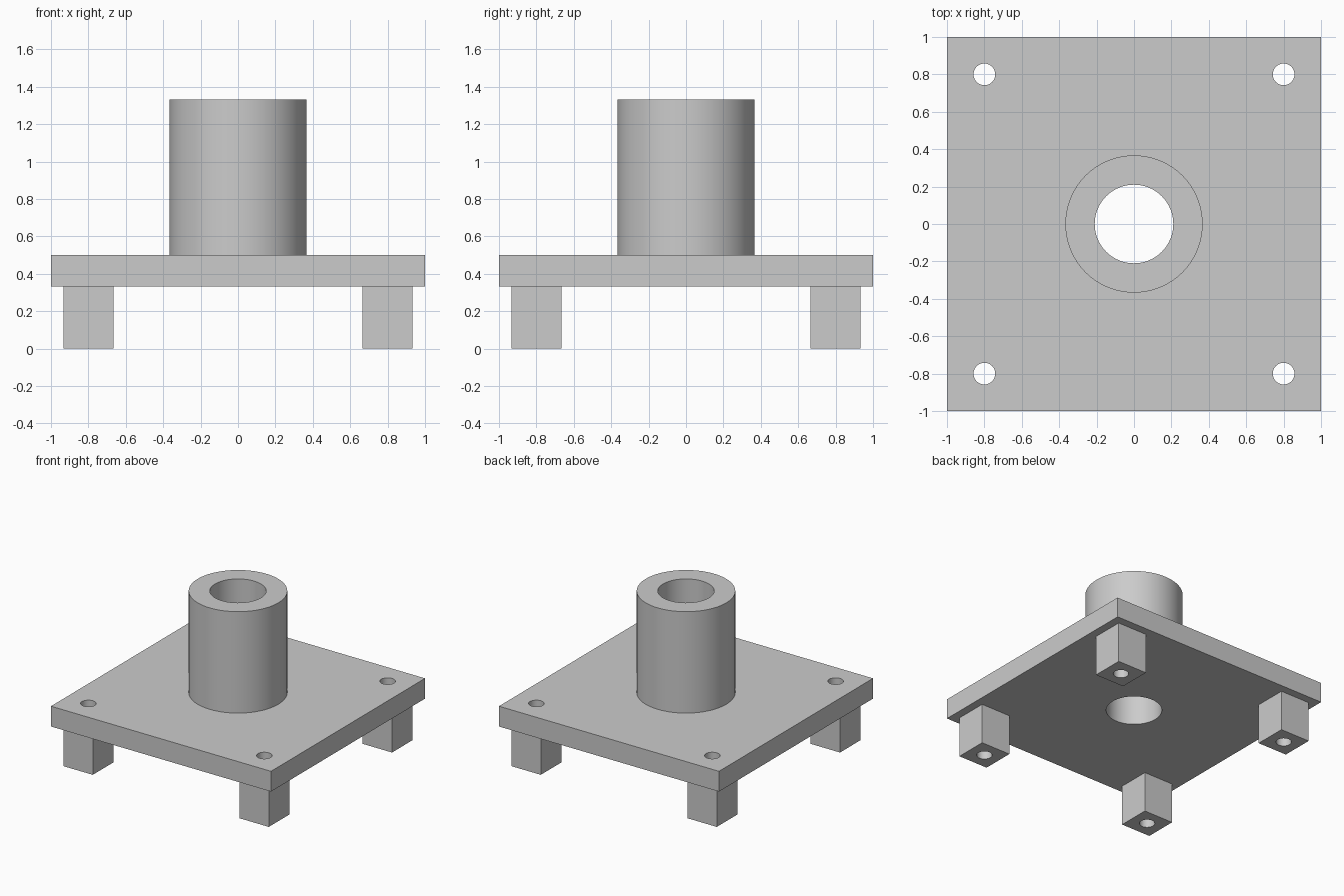
import bpy
from math import radians

if "Cube" in bpy.data.objects:
    bpy.data.objects.remove(bpy.data.objects["Cube"], do_unlink=True)

GREY = (0.6, 0.6, 0.6, 1)
PLATE_BOTTOM, PLATE_TOP, TUBE_TOP = 1 / 3, 0.5, 4 / 3
CORNERS = [(x, y) for x in (-0.8, 0.8) for y in (-0.8, 0.8)]

metal = bpy.data.materials.new("plain grey")
metal.use_nodes = True
metal.diffuse_color = GREY
metal.node_tree.nodes["Principled BSDF"].inputs["Base Color"].default_value = GREY


def finish(name):
    obj = bpy.context.object
    obj.name = name
    obj.data.materials.append(metal)
    return obj


def box(name, x, y, size, z0, z1):
    bpy.ops.mesh.primitive_cube_add(size=1, location=(x, y, (z0 + z1) / 2))
    obj = finish(name)
    obj.scale = (size, size, z1 - z0)
    bpy.ops.object.transform_apply(location=True, scale=True)
    return obj


def cylinder(name, x, y, radius, z0, z1, sides):
    bpy.ops.mesh.primitive_cylinder_add(
        vertices=sides, radius=radius, depth=z1 - z0, location=(x, y, (z0 + z1) / 2))
    obj = finish(name)
    bpy.ops.object.transform_apply(location=True)
    return obj


def combine(target, tool, operation):
    tool.hide_render = True
    mod = target.modifiers.new(tool.name, "BOOLEAN")
    mod.operation, mod.solver, mod.object = operation, "EXACT", tool
    bpy.context.view_layer.objects.active = target
    bpy.ops.object.modifier_apply(modifier=mod.name)
    bpy.data.objects.remove(tool, do_unlink=True)


# Square plate joined to its upright tube and corner legs
base = box("mounting_base", 0, 0, 2, PLATE_BOTTOM, PLATE_TOP)
combine(base, cylinder("tube", 0, 0, 0.367, 0.42, TUBE_TOP, 96), "UNION")
for x, y in CORNERS:
    combine(base, box("leg", x, y, 0.267, 0, 0.42), "UNION")

# Central bore and bolt holes running through plate and legs
combine(base, cylinder("bore", 0, 0, 0.21, -0.1, 1.5, 96), "DIFFERENCE")
for x, y in CORNERS:
    combine(base, cylinder("bolt_hole", x, y, 0.058, -0.1, 0.7, 48), "DIFFERENCE")

# Round walls smooth, corners crisp
bpy.ops.object.select_all(action="DESELECT")
base.select_set(True)
bpy.context.view_layer.objects.active = base
bpy.ops.object.shade_smooth_by_angle(angle=radians(30))
